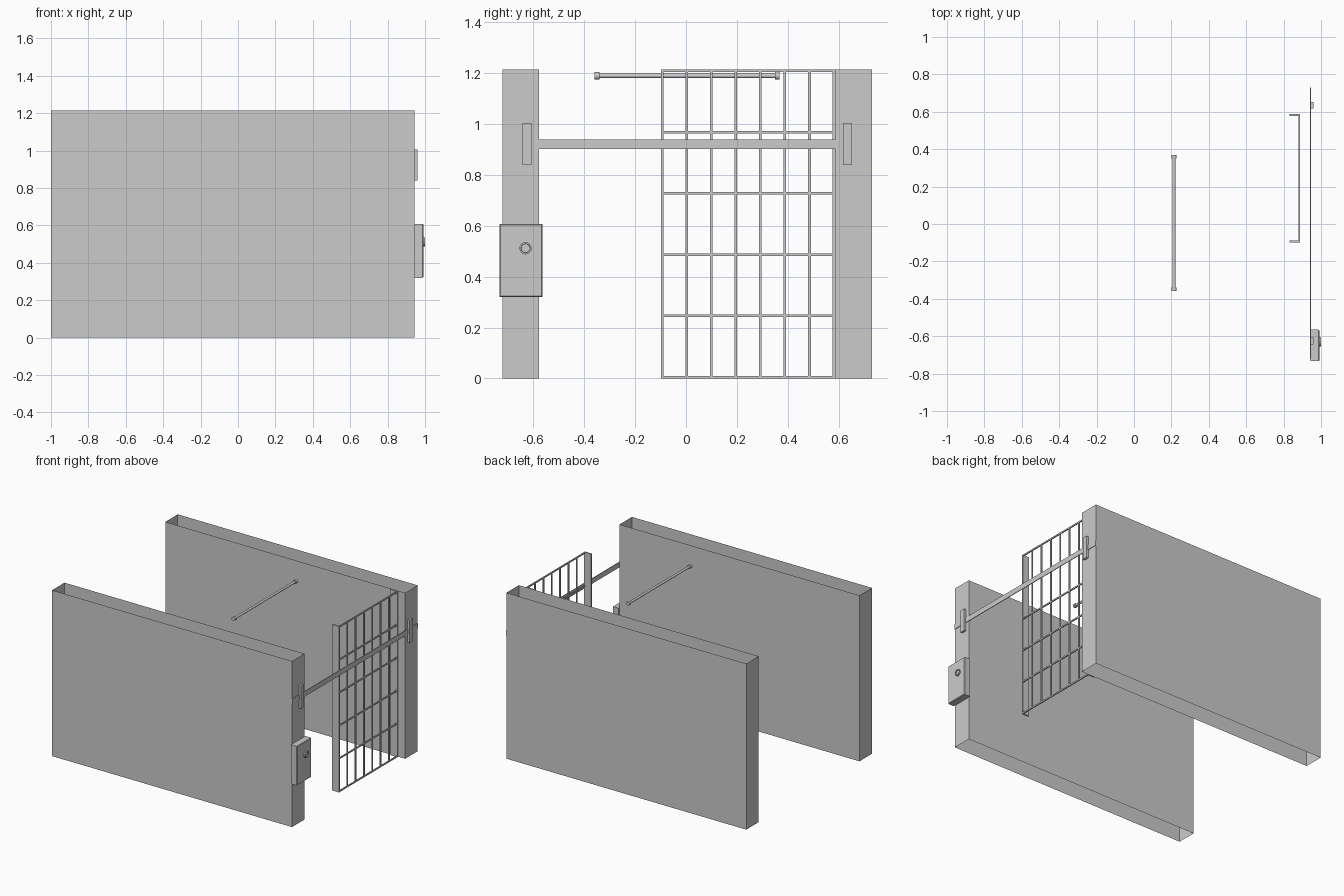
import bpy, bmesh, math

if "Cube" in bpy.data.objects:
    bpy.data.objects.remove(bpy.data.objects["Cube"])

CY = 0.0045          # centre line between the two walls
END = 0.943          # front end of the walls
HEIGHT = 1.215


def finish(bm, name):
    bmesh.ops.recalc_face_normals(bm, faces=bm.faces)
    mesh = bpy.data.meshes.new(name)
    bm.to_mesh(mesh)
    bm.free()
    obj = bpy.data.objects.new(name, mesh)
    bpy.context.collection.objects.link(obj)
    return obj


def add_box(bm, x, y, z):
    verts = bmesh.ops.create_cube(bm, size=1)["verts"]
    for v in verts:
        for i, (lo, hi) in enumerate((x, y, z)):
            v.co[i] = (lo + hi) / 2 + v.co[i] * (hi - lo)
    return verts


def box(name, x, y, z):
    bm = bmesh.new()
    add_box(bm, x, y, z)
    return finish(bm, name)


def lathe(name, profile, origin, axis, sides=24):
    """Revolve (distance, radius) points around the x or y axis."""
    bm = bmesh.new()
    rings = []
    for d, r in profile:
        ring = []
        for i in range(sides):
            a = 2 * math.pi * i / sides
            c, s = r * math.cos(a), r * math.sin(a)
            p = (d, c, s) if axis == "x" else (c, d, s)
            ring.append(bm.verts.new([o + q for o, q in zip(origin, p)]))
        rings.append(ring)
    for a, b in zip(rings, rings[1:]):
        for i in range(sides):
            j = (i + 1) % sides
            bm.faces.new((a[i], a[j], b[j], b[i]))
    bm.faces.new(rings[0])
    bm.faces.new(rings[-1])
    obj = finish(bm, name)
    bpy.ops.object.select_all(action="DESELECT")
    obj.select_set(True)
    bpy.context.view_layer.objects.active = obj
    bpy.ops.object.shade_smooth_by_angle()
    return obj


# Walls: hollow shells, open at top and bottom
for side, name in ((-1, "left_wall"), (1, "right_wall")):
    bm = bmesh.new()
    y = sorted((CY + side * 0.583, CY + side * 0.7265))
    add_box(bm, (-1, END), y, (0, HEIGHT))
    bm.normal_update()
    caps = [f for f in bm.faces if abs(f.normal.z) > 0.9]
    bmesh.ops.delete(bm, geom=caps, context="FACES_ONLY")
    finish(bm, name)

# Barrier brackets on the wall ends
for side, name in ((-1, "left_bracket"), (1, "right_bracket")):
    yc = CY + side * 0.63
    box(name, (END, END + 0.016), (yc - 0.018, yc + 0.018), (0.84, 1.005))

# Barrier bar
box("barrier_bar", (0.942, 0.947), (CY - 0.7265, CY + 0.7265), (0.902, 0.94))

# Sliding gate: grid of bars
G0, G1, T = -0.098, 0.587, 0.005
bm = bmesh.new()
for i in range(8):
    y = G0 + T + (G1 - G0 - 2 * T) * i / 7
    add_box(bm, (0.879, 0.887), (y - T, y + T), (0, HEIGHT))
for i in range(6):
    z = T + (HEIGHT - 2 * T) * i / 5
    add_box(bm, (0.879, 0.887), (G0, G1), (z - T, z + T))
finish(bm, "gate_grid")

# Gate side flanges
for y, name in ((G0, "gate_left_flange"), (G1 - 0.009, "gate_right_flange")):
    box(name, (0.832, 0.886), (y, y + 0.009), (0, HEIGHT))

# Control box with eased edges on the outer face
control = box("control_box", (END, 0.991), (-0.733, -0.565), (0.32, 0.607))
bm = bmesh.new()
bm.from_mesh(control.data)
edges = [e for e in bm.edges if all(v.co.x > 0.98 for v in e.verts)]
bmesh.ops.bevel(bm, geom=edges, offset=0.004, segments=1, affect="EDGES")
bm.to_mesh(control.data)
bm.free()

# Button ring with a recessed centre
lathe("control_button", [(0.985, 0.024), (1.0, 0.024), (1.0, 0.018), (0.993, 0.017)],
      (0, -0.631, 0.512), "x")

# Overhead rod with end caps
ROD = (0.214, 0.0045, 1.19)
lathe("overhead_rod", [(-0.35, 0.0085), (0.35, 0.0085)], ROD, "y")
for side, name in ((-1, "rod_left_cap"), (1, "rod_right_cap")):
    lathe(name, [(side * 0.345, 0.0145), (side * 0.3635, 0.0145)], ROD, "y")
